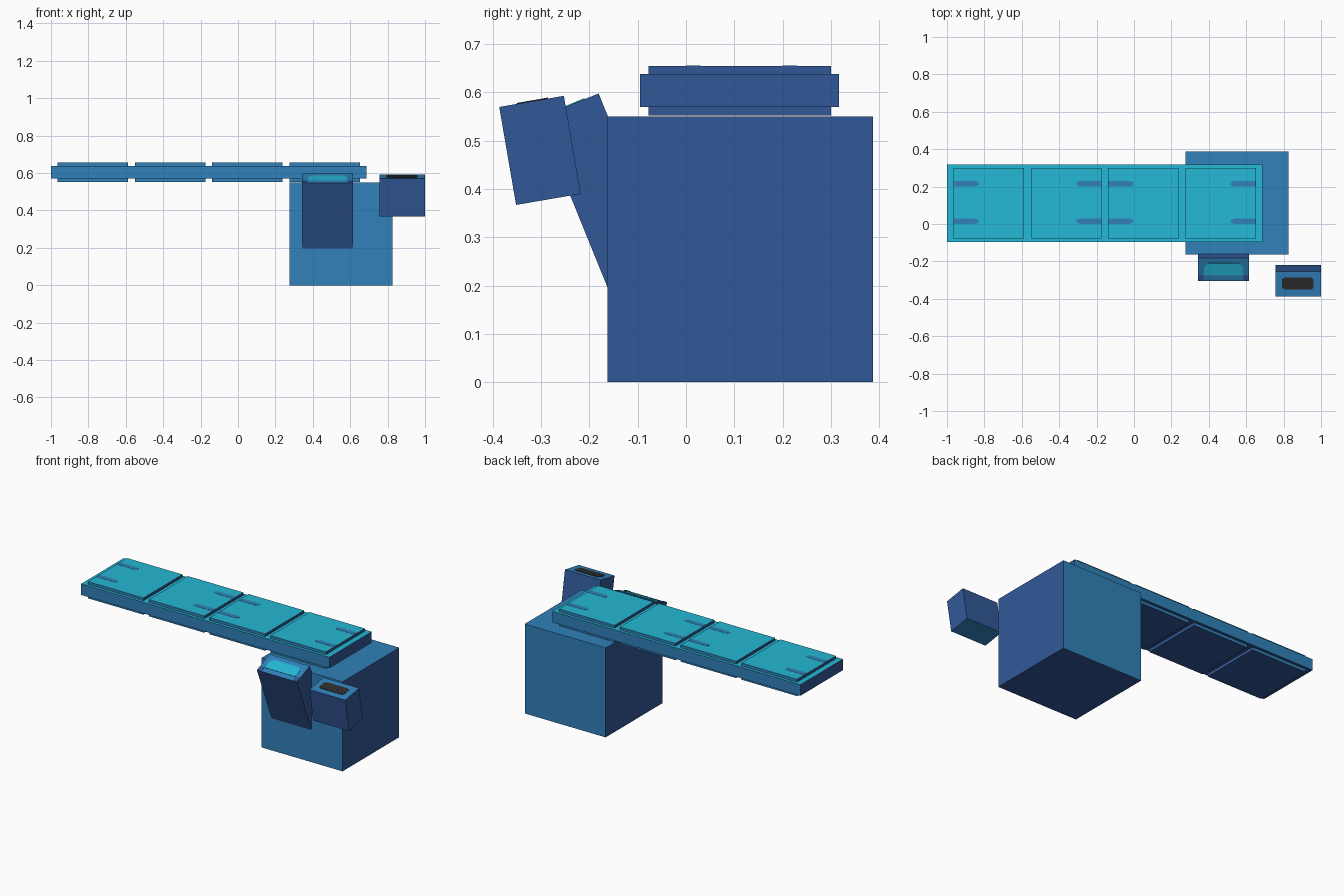
import bpy, bmesh
from mathutils import Vector

if "Cube" in bpy.data.objects:
    bpy.data.objects.remove(bpy.data.objects["Cube"])


def material(name, rgb):
    lin = [((c / 255 + 0.055) / 1.055) ** 2.4 for c in rgb]
    m = bpy.data.materials.new(name)
    m.diffuse_color = (*lin, 1)
    m.use_nodes = True
    m.node_tree.nodes["Principled BSDF"].inputs["Base Color"].default_value = m.diffuse_color
    return m


BLUE, NAVY, TEAL, BLACK = 0, 1, 2, 3
MATS = [material("mid blue", (49, 129, 186)), material("navy blue", (49, 89, 152)),
        material("teal", (37, 184, 213)), material("charcoal", (45, 45, 45))]


def finish(name, bm, rule):
    bmesh.ops.recalc_face_normals(bm, faces=bm.faces)
    bm.normal_update()
    for f in bm.faces:
        f.material_index = rule(f.normal)
    me = bpy.data.meshes.new(name)
    bm.to_mesh(me)
    bm.free()
    for m in MATS:
        me.materials.append(m)
    ob = bpy.data.objects.new(name, me)
    bpy.context.collection.objects.link(ob)
    return ob


def extrude(name, pts, offset, rule):
    """Extrude a flat polygon along an offset vector."""
    bm = bmesh.new()
    face = bm.faces.new([bm.verts.new(p) for p in pts])
    out = bmesh.ops.extrude_face_region(bm, geom=[face], use_keep_orig=True)
    bmesh.ops.translate(bm, vec=offset,
                        verts=[v for v in out["geom"] if isinstance(v, bmesh.types.BMVert)])
    return finish(name, bm, rule)


def box(name, x, y, z, rule):
    pts = [(x[0], y[0], z[0]), (x[1], y[0], z[0]), (x[1], y[1], z[0]), (x[0], y[1], z[0])]
    return extrude(name, pts, Vector((0, 0, z[1] - z[0])), rule)


def prism(name, x, yz, rule):
    return extrude(name, [(x[0], y, z) for y, z in yz], Vector((x[1] - x[0], 0, 0)), rule)


def plate(name, origin, end, outline, mat):
    """Thin plate lying on the sloped line origin-end; outline is (x, distance)."""
    o = Vector((0, *origin))
    u = (Vector((0, *end)) - o).normalized()
    n = Vector((1, 0, 0)).cross(u)
    pts = [o + u * t + Vector((x, 0, 0)) - n * 0.002 for x, t in outline]
    return extrude(name, pts, n * 0.004, lambda _: mat)


def by_direction(top):
    def rule(n):
        if n.z > 0.5:
            return top
        return BLUE if abs(n.y) > 0.5 else NAVY
    return rule


def capped(n):
    return BLUE if abs(n.z) > 0.8 else NAVY


# pedestal and long table slab
box("pedestal", (0.275, 0.825), (-0.163, 0.387), (0, 0.55), by_direction(BLUE))
box("table_slab", (-1, 0.687), (-0.095, 0.317), (0.57, 0.638), by_direction(TEAL))

# four table panels, each with two tapered marks at one end
for i, (x, side) in enumerate([(-0.965, 0), (-0.551, 1), (-0.138, 0), (0.275, 1)]):
    x2 = x + 0.377
    box(f"panel_{i}", (x, x2), (-0.078, 0.30), (0.552, 0.655), by_direction(TEAL))
    edge, d = (x2, -1) if side else (x, 1)
    for y in (0.015, 0.215):
        outline = [(0, -.015), (.115, -.015), (.133, -.008), (.133, .008), (.115, .015), (0, .015)]
        extrude(f"panel_mark_{i}", [(edge + d * a, y + b, 0.653) for a, b in outline],
                Vector((0, 0, 0.003)), lambda _: BLUE)

# tilted console on the pedestal front
lo, hi = (-0.305, 0.547), (-0.181, 0.598)
prism("console", (0.342, 0.615), [lo, hi, (-0.039, 0.248), (-0.163, 0.197)],
      lambda n: BLUE if n.z > 0.7 else NAVY)
plate("console_screen", lo, hi,
      [(.375, .032), (.583, .032), (.583, .08), (.562, .103), (.396, .103), (.375, .08)], TEAL)
for x in (0.343, 0.586):
    plate("console_corner", lo, hi,
          [(x, .001), (x + .028, .001), (x + .028, .035), (x, .035)], NAVY)

# floating tilted side box with a dark slot
lo, hi = (-0.387, 0.57), (-0.253, 0.593)
prism("side_box", (0.757, 1.0), [lo, hi, (-0.218, 0.39), (-0.352, 0.367)], capped)
plate("side_box_slot", lo, hi,
      [(.805, .037), (.947, .037), (.961, .048), (.961, .092),
       (.947, .103), (.805, .103), (.791, .092), (.791, .048)], BLACK)
